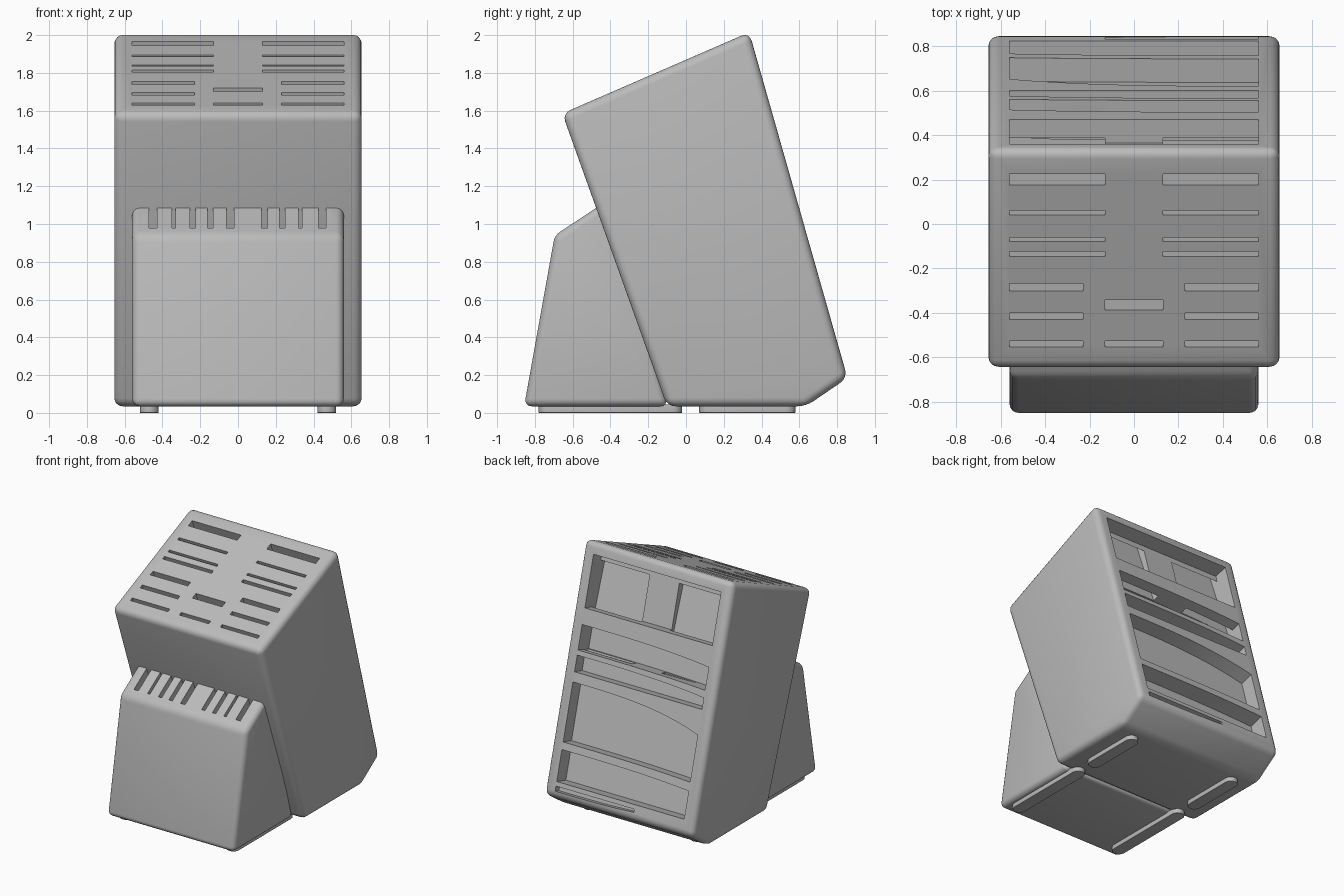
import bpy, bmesh, math
from mathutils import Vector

if "Cube" in bpy.data.objects:
    bpy.data.objects.remove(bpy.data.objects["Cube"], do_unlink=True)

grey = bpy.data.materials.new("light grey")
grey.use_nodes = True
grey.diffuse_color = (0.5, 0.5, 0.5, 1)
bsdf = grey.node_tree.nodes["Principled BSDF"]
bsdf.inputs["Base Color"].default_value = (0.5, 0.5, 0.5, 1)
bsdf.inputs["Roughness"].default_value = 0.6


def prism(points, offset):
    return [Vector(p) for p in points], Vector(offset)


def side_prism(profile, x0, x1):
    """Prism from a (y, z) profile, running from x0 to x1."""
    return prism([(x0, y, z) for y, z in profile], (x1 - x0, 0, 0))


def build(name, prisms):
    bm = bmesh.new()
    for points, offset in prisms:
        a = [bm.verts.new(p) for p in points]
        b = [bm.verts.new(p + offset) for p in points]
        bm.faces.new(a)
        bm.faces.new(b[::-1])
        for i in range(len(a)):
            j = (i + 1) % len(a)
            bm.faces.new((a[j], a[i], b[i], b[j]))
    bmesh.ops.recalc_face_normals(bm, faces=bm.faces)
    mesh = bpy.data.meshes.new(name)
    bm.to_mesh(mesh)
    bm.free()
    mesh.materials.append(grey)
    obj = bpy.data.objects.new(name, mesh)
    bpy.context.collection.objects.link(obj)
    return obj


def finish(obj, bevel, cutters=()):
    """Round the edges, cut the holes, then shade."""
    bpy.ops.object.select_all(action='DESELECT')
    bpy.context.view_layer.objects.active = obj
    obj.select_set(True)
    mod = obj.modifiers.new("round", 'BEVEL')
    mod.width, mod.segments = bevel, 4
    bpy.ops.object.modifier_apply(modifier=mod.name)
    for cutter in cutters:
        cutter.hide_render = True
        mod = obj.modifiers.new("cut", 'BOOLEAN')
        mod.operation, mod.solver, mod.object = 'DIFFERENCE', 'EXACT', cutter
        mod.use_self = True
        bpy.ops.object.modifier_apply(modifier=mod.name)
        bpy.data.objects.remove(cutter, do_unlink=True)
    bpy.ops.object.shade_smooth_by_angle(angle=math.radians(30))


# Main leaning block
top_front, top_back = Vector((-0.655, 1.585)), Vector((0.335, 2.015))
heel = Vector((0.855, 0.185))
body = build("main_block", [side_prism(
    [(-0.10, 0.035), (0.635, 0.035), heel, top_back, top_front], -0.655, 0.655)])

# Knife slots in the sloping top: (y, thickness, inner x, outer x)
down = (Vector((-0.10, 0.035)) - top_front).normalized()


def slot(y, t, x0, x1, length):
    ends = []
    for yy in (y - t / 2, y + t / 2):
        ends.append(top_front.lerp(top_back, (yy - top_front.x) / (top_back.x - top_front.x)))
    a, b = ends
    return side_prism([a - down * 0.1, b - down * 0.1, b + down * length, a + down * length], x0, x1)


slots = []
for y, t, x0 in [(0.20, 0.05, 0.13), (0.05, 0.02, 0.13), (-0.07, 0.018, 0.13), (-0.135, 0.024, 0.13),
                 (-0.285, 0.035, 0.23), (-0.415, 0.028, 0.23), (-0.54, 0.025, 0.23)]:
    for side in (-1, 1):
        slots.append(slot(y, t, side * x0, side * 0.56, 0.8))
slots.append(slot(-0.365, 0.045, -0.13, 0.13, 0.5))
slots.append(slot(-0.54, 0.025, -0.13, 0.13, 0.5))

# Openings in the back, with edges curving down towards one side
along = heel - top_back
inward = Vector((along.y, -along.x)).normalized()


def opening(t0, t1, c0, c1, depth, x0=-0.56, x1=0.56):
    def edge(t, c):
        pts = []
        for i in range(13):
            u = i / 12
            p = top_back + along * (t + c * u ** 3) - inward * 0.05
            pts.append((x1 + (x0 - x1) * u, p.x, p.y))
        return pts
    return prism(edge(t0, c0) + edge(t1, c1)[::-1], (0, *(inward * (depth + 0.05))))


recesses = [opening(0.05, 0.26, 0.0, 0.0, 0.11),
            opening(0.325, 0.425, 0.02, 0.01, 0.14),
            opening(0.445, 0.51, 0.02, 0.0, 0.10),
            opening(0.55, 0.785, 0.06, 0.01, 0.11),
            opening(0.815, 0.94, 0.015, 0.0, 0.12),
            opening(0.958, 0.978, 0.0, -0.008, 0.05, -0.13, 0.56)]
finish(body, 0.045, [build("slot_cutter", slots), build("recess_cutter", recesses)])

# Front block for the small knives
front = build("front_block", [side_prism(
    [(-0.857, 0.035), (-0.095, 0.035), (-0.40, 1.135), (-0.695, 0.94)], -0.56, 0.56)])
small = []
for x, w in [(-0.45, 0.04), (-0.34, 0.02), (-0.24, 0.03), (-0.147, 0.03), (-0.04, 0.04),
             (0.14, 0.03), (0.235, 0.03), (0.33, 0.02), (0.445, 0.04)]:
    a, b = Vector((-0.635, 0.975)), Vector((-0.46, 1.095))
    small.append(side_prism([a - down * 0.1, b - down * 0.1, b + down * 0.5, a + down * 0.5],
                            x - w / 2, x + w / 2))
finish(front, 0.04, [build("small_slot_cutter", small)])

# Long round-ended feet
for name, y0, y1 in (("front_foot", -0.78, -0.02), ("rear_foot", 0.07, 0.58)):
    for side, label in ((-1, "right"), (1, "left")):
        r, x = 0.05, side * 0.47
        outline = []
        for i in range(18):
            a = math.pi * (i if i < 9 else i - 1) / 8
            yc = y1 - r if i < 9 else y0 + r
            outline.append((x + r * math.cos(a), yc + r * math.sin(a), 0))
        foot = build(f"{label}_{name}", [prism(outline, (0, 0, 0.045))])
        finish(foot, 0.004)
